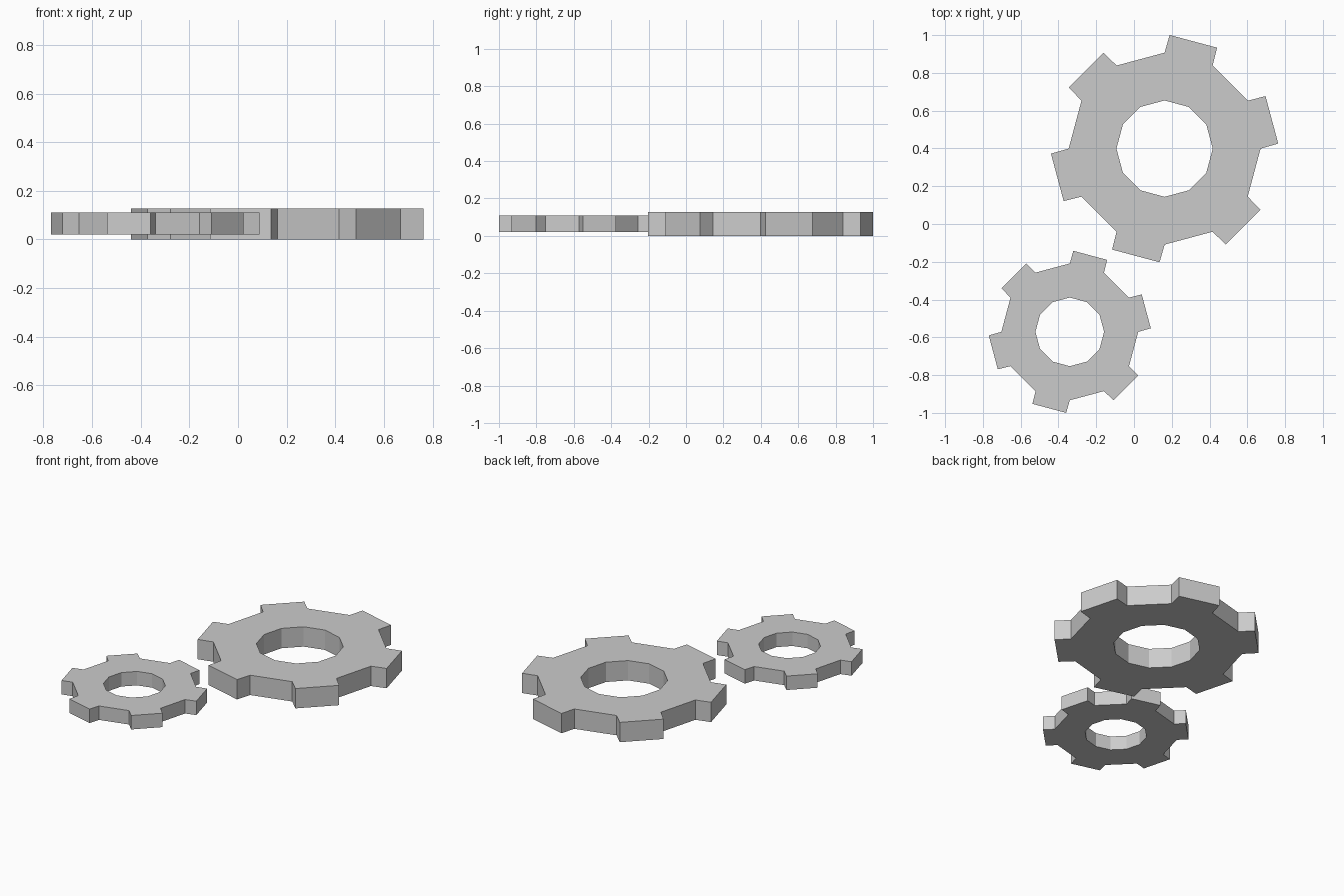
import bpy, bmesh
from math import cos, sin, radians, pi, atan2, hypot

if "Cube" in bpy.data.objects:
    bpy.data.objects.remove(bpy.data.objects["Cube"])

SIDES = 12
HOLE_R, BODY_R = 0.255, 0.508
TIP_R = hypot(0.588, 0.130)
TIP_HALF = atan2(0.130, 0.588)


def polar(r, a):
    return (r * cos(a), r * sin(a))


def gear(name, centre, scale, z0, z1):
    # Outline: 12-sided body with a straight tooth on every other side
    outer = []
    for i in range(SIDES):
        a = radians(30 * i)
        outer.append(polar(BODY_R, a))
        if i % 2 == 0:
            mid = a + radians(15)
            outer += [polar(TIP_R, mid - TIP_HALF), polar(TIP_R, mid + TIP_HALF)]
    hole = [polar(HOLE_R, 2 * pi * i / SIDES) for i in range(SIDES)]

    bm = bmesh.new()

    def ring(points, z):
        return [bm.verts.new((x * scale, y * scale, z)) for x, y in points]

    lo_out, hi_out = ring(outer, z0), ring(outer, z1)
    lo_in, hi_in = ring(hole, z0), ring(hole, z1)

    # Outer walls and bore walls
    n = len(outer)
    for i in range(n):
        j = (i + 1) % n
        bm.faces.new((lo_out[i], lo_out[j], hi_out[j], hi_out[i]))
    for i in range(SIDES):
        j = (i + 1) % SIDES
        bm.faces.new((lo_in[j], lo_in[i], hi_in[i], hi_in[j]))

    # Top and bottom caps, one sector per side (toothed sectors include the tooth)
    k = 0
    for i in range(SIDES):
        j = (i + 1) % SIDES
        step = 3 if i % 2 == 0 else 1
        idx = [(k + s) % n for s in range(step + 1)]
        a, b = idx[0], idx[-1]
        for out, inn, top in ((hi_out, hi_in, True), (lo_out, lo_in, False)):
            faces = [[inn[i], out[a], out[b], inn[j]]]
            if step == 3:
                faces.append([out[q] for q in idx])
            for f in faces:
                bm.faces.new(f if top else f[::-1])
        k += step

    bmesh.ops.recalc_face_normals(bm, faces=bm.faces)
    mesh = bpy.data.meshes.new(name)
    bm.to_mesh(mesh)
    bm.free()
    obj = bpy.data.objects.new(name, mesh)
    obj.location = (*centre, 0)
    bpy.context.collection.objects.link(obj)
    return obj


gear("large_gear", (0.162, 0.399), 1.0, 0.0, 0.128)
gear("small_gear", (-0.34, -0.571), 0.713, 0.02, 0.11)
